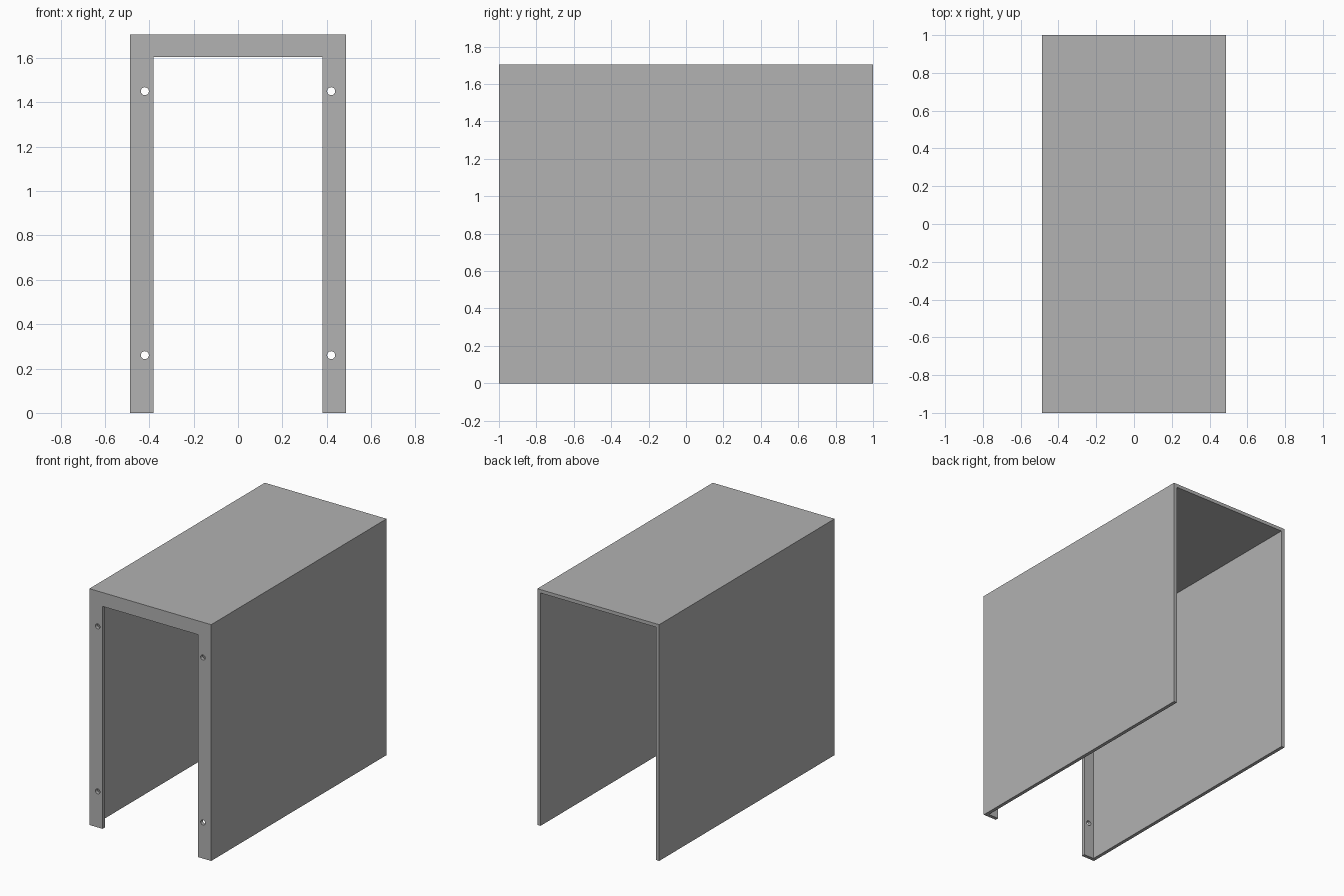
import bpy
from mathutils import Vector

cube = bpy.data.objects.get("Cube")
if cube:
    bpy.data.objects.remove(cube, do_unlink=True)

HALF_W, HEIGHT, SHEET = 0.486, 1.705, 0.025
OPEN_X, OPEN_Z = 0.38, 1.605

grey = bpy.data.materials.new("sheet_metal_grey")
grey.use_nodes = True
colour = (0.445, 0.445, 0.445, 1)
grey.diffuse_color = colour
grey.node_tree.nodes["Principled BSDF"].inputs["Base Color"].default_value = colour


def box(name, low, high):
    low, high = Vector(low), Vector(high)
    bpy.ops.mesh.primitive_cube_add(size=1, location=(low + high) / 2)
    obj = bpy.context.object
    obj.name = name
    obj.scale = high - low
    bpy.ops.object.transform_apply(location=True, rotation=False, scale=True)
    obj.data.materials.append(grey)
    return obj


def cut(target, cutter):
    cutter.hide_render = True
    mod = target.modifiers.new("cut", "BOOLEAN")
    mod.operation = "DIFFERENCE"
    mod.solver = "EXACT"
    mod.object = cutter
    bpy.context.view_layer.objects.active = target
    bpy.ops.object.modifier_apply(modifier=mod.name)
    bpy.data.objects.remove(cutter, do_unlink=True)


# Folded sheet cover, solid at first
cover = box("sheet_cover", (-HALF_W, -1, 0), (HALF_W, 1, HEIGHT))

# Hollow, open at the back and underneath
inner = HALF_W - SHEET
cut(cover, box("cavity_cutter", (-inner, -1 + SHEET, -0.2), (inner, 1.2, HEIGHT - SHEET)))

# Front opening, which leaves a flange on three sides
cut(cover, box("opening_cutter", (-OPEN_X, -1.2, -0.3), (OPEN_X, -0.8, OPEN_Z)))

# Screw holes in the flange
for x in (-0.42, 0.42):
    for z in (0.26, 1.45):
        bpy.ops.mesh.primitive_cylinder_add(vertices=32, radius=0.018, depth=0.2,
                                            location=(x, -1, z), rotation=(1.5708, 0, 0))
        hole = bpy.context.object
        hole.data.materials.append(grey)
        cut(cover, hole)

# Smooth hole walls, sharp folds
bpy.ops.object.select_all(action="DESELECT")
cover.select_set(True)
bpy.context.view_layer.objects.active = cover
bpy.ops.object.shade_smooth_by_angle()
